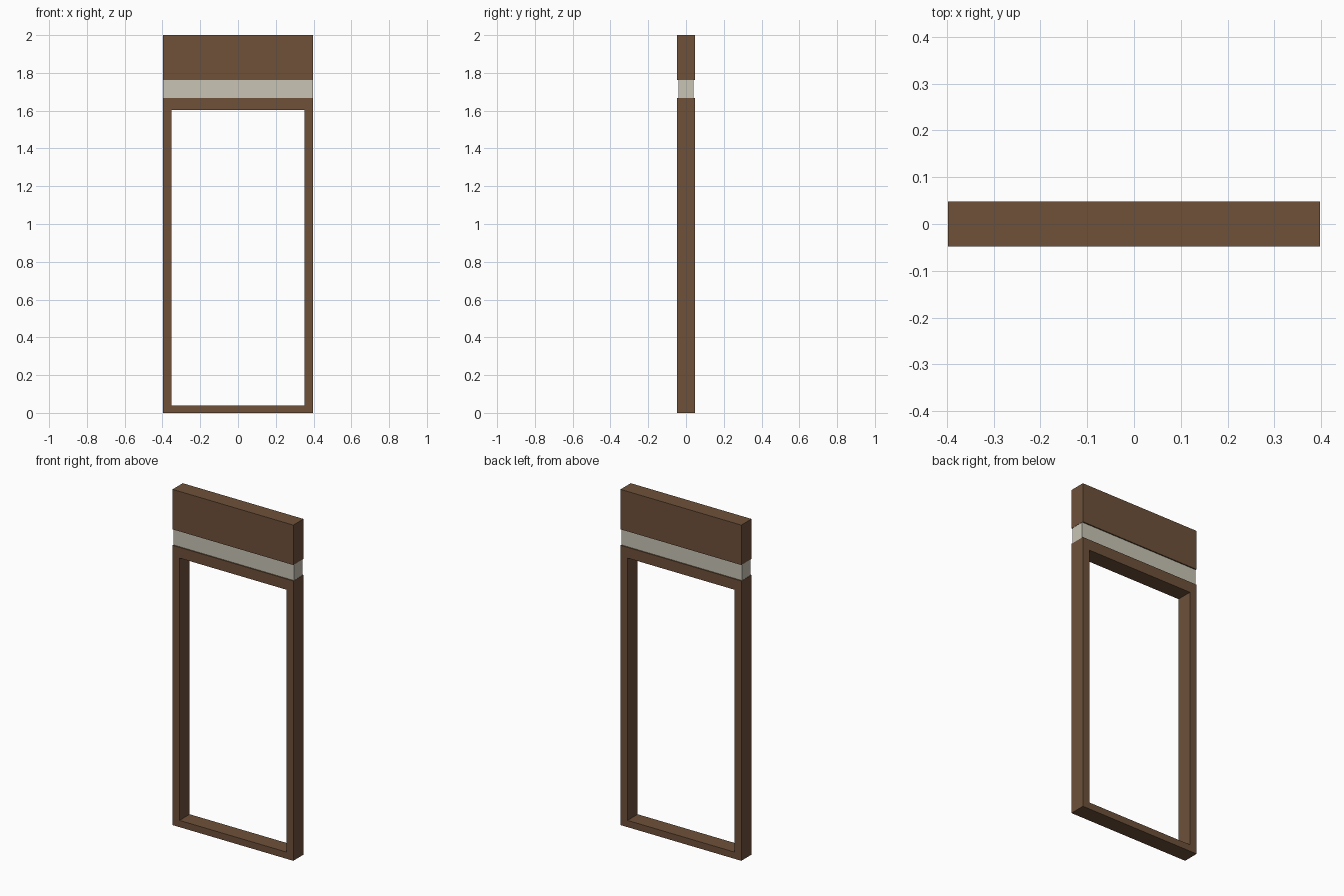
import bpy, bmesh

if "Cube" in bpy.data.objects:
    bpy.data.objects.remove(bpy.data.objects["Cube"])

def material(name, rgb):
    m = bpy.data.materials.new(name)
    m.diffuse_color = (*rgb, 1)
    m.use_nodes = True
    m.node_tree.nodes["Principled BSDF"].inputs["Base Color"].default_value = m.diffuse_color
    return m

wood = material("brown_wood", (0.156, 0.082, 0.042))
cream = material("cream_band", (0.58, 0.55, 0.46))

def finish(name, bm, mat):
    bmesh.ops.recalc_face_normals(bm, faces=bm.faces)
    me = bpy.data.meshes.new(name)
    bm.to_mesh(me)
    bm.free()
    me.materials.append(mat)
    ob = bpy.data.objects.new(name, me)
    bpy.context.collection.objects.link(ob)
    return ob

def block(name, hx, hy, z0, z1, mat):
    bm = bmesh.new()
    bmesh.ops.create_cube(bm, size=1)
    for v in bm.verts:
        v.co = (v.co.x * 2 * hx, v.co.y * 2 * hy, z0 + (v.co.z + 0.5) * (z1 - z0))
    return finish(name, bm, mat)

W, D = 0.398, 0.048

# open frame: outer and inner rectangles bridged front, back, inside and outside
def rect(bm, hx, y, z0, z1):
    return [bm.verts.new((x, y, z)) for x, z in
            ((-hx, z0), (hx, z0), (hx, z1), (-hx, z1))]

bm = bmesh.new()
loops = [rect(bm, W, -D, 0, 1.667), rect(bm, W, D, 0, 1.667),
         rect(bm, 0.352, D, 0.04, 1.603), rect(bm, 0.352, -D, 0.04, 1.603)]
for a, b in zip(loops, loops[1:] + loops[:1]):
    for i in range(4):
        j = (i + 1) % 4
        bm.faces.new((a[i], a[j], b[j], b[i]))
finish("frame", bm, wood)

# recessed pale band and solid header board
block("pale_band", W - 0.001, 0.041, 1.667, 1.762, cream)
block("header_board", W, D, 1.762, 2.0, wood)
